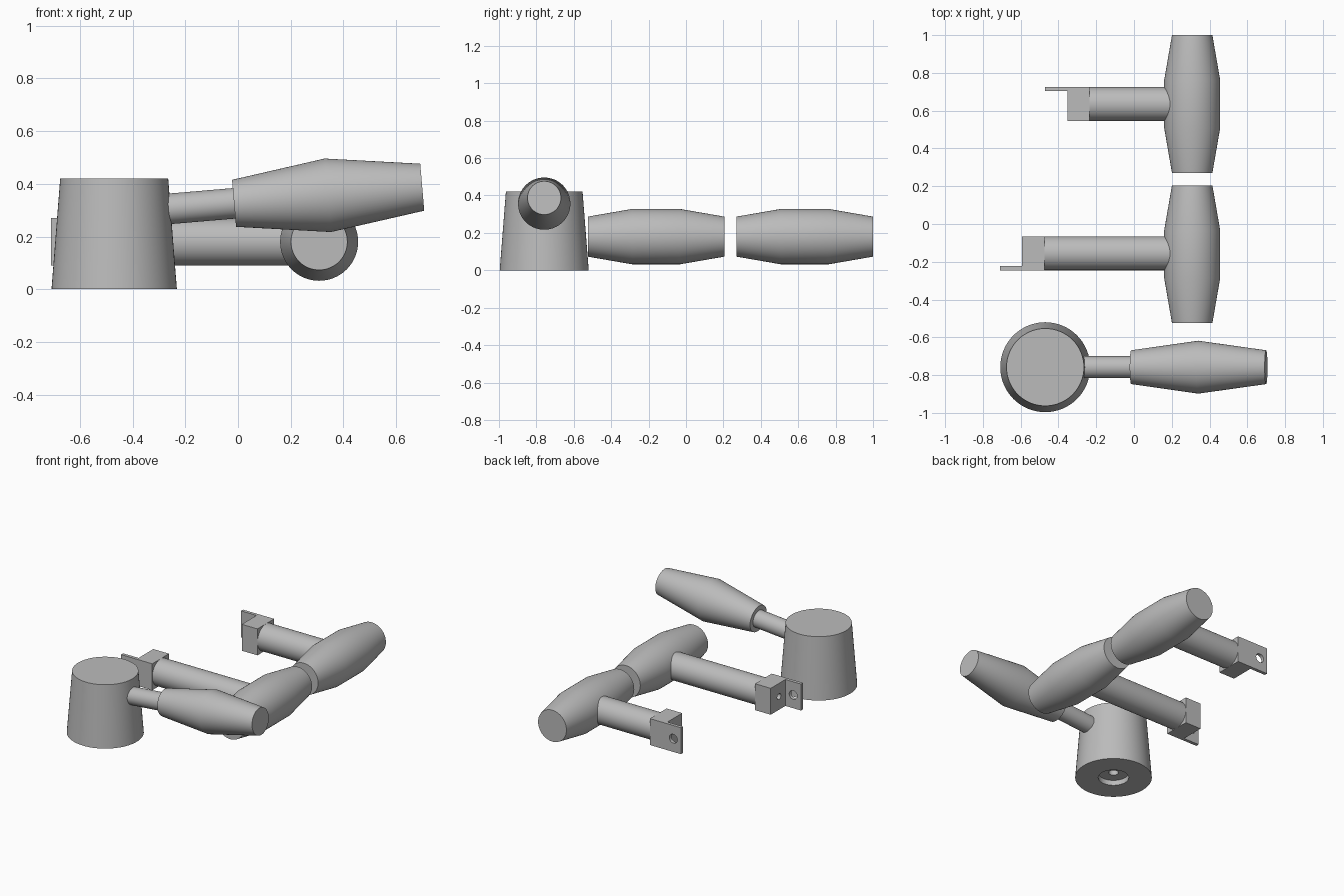
import bpy, bmesh, math
from mathutils import Matrix, Vector

cube = bpy.data.objects.get("Cube")
if cube:
    bpy.data.objects.remove(cube, do_unlink=True)

SIDES = 64
grey = bpy.data.materials.new("plain grey")
grey.use_nodes = True
COLOUR = (0.5, 0.5, 0.5, 1)
grey.diffuse_color = COLOUR
grey.node_tree.nodes["Principled BSDF"].inputs["Base Color"].default_value = COLOUR


def finish(name, bm):
    bmesh.ops.recalc_face_normals(bm, faces=bm.faces[:])
    mesh = bpy.data.meshes.new(name)
    bm.to_mesh(mesh)
    bm.free()
    mesh.materials.append(grey)
    obj = bpy.data.objects.new(name, mesh)
    bpy.context.collection.objects.link(obj)
    return obj


def smooth(obj):
    bpy.ops.object.select_all(action='DESELECT')
    obj.select_set(True)
    bpy.context.view_layer.objects.active = obj
    bpy.ops.object.shade_smooth_by_angle(angle=math.radians(30))


def lathe(name, profile, start, axis):
    """Solid of revolution; profile is (radius, distance along axis)."""
    bm = bmesh.new()
    rings = []
    for r, h in profile:
        rings.append([bm.verts.new((r * math.cos(a), r * math.sin(a), h))
                      for a in (math.tau * i / SIDES for i in range(SIDES))])
    for lo, hi in zip(rings, rings[1:]):
        for i in range(SIDES):
            j = (i + 1) % SIDES
            bm.faces.new((lo[i], lo[j], hi[j], hi[i]))
    bm.faces.new(rings[0])
    bm.faces.new(rings[-1])
    turn = Vector(axis).to_track_quat('Z', 'Y').to_matrix().to_4x4()
    bm.transform(Matrix.Translation(start) @ turn)
    obj = finish(name, bm)
    smooth(obj)
    return obj


def drill(obj, start, axis, radius, depth):
    cutter = lathe("drill_cutter", [(radius, 0), (radius, depth)], start, axis)
    cutter.hide_render = True
    mod = obj.modifiers.new("hole", 'BOOLEAN')
    mod.operation = 'DIFFERENCE'
    mod.solver = 'EXACT'
    mod.object = cutter
    bpy.context.view_layer.objects.active = obj
    bpy.ops.object.modifier_apply(modifier=mod.name)
    bpy.data.objects.remove(cutter, do_unlink=True)


# Tapered hub with a stepped socket underneath
lathe("hub", [(0.03, 0.2), (0.03, 0.035), (0.095, 0.035), (0.095, 0),
              (0.238, 0), (0.205, 0.42)], (-0.47, -0.758, 0), (0, 0, 1))

# Crank rod and its grip, tilted slightly upward
tilt = math.radians(4.9)
along = Vector((math.cos(tilt), 0, math.sin(tilt)))
grip_start = Vector((-0.015, -0.758, 0.326))
lathe("crank_rod", [(0.058, 0), (0.058, 0.4)], grip_start - along * 0.36, along)
lathe("crank_grip", [(0.0895, 0), (0.14, 0.357), (0.0895, 0.717)], grip_start, along)

# Two cross handles: grip, tube and end bracket with a lug
HALF, MID_Z = 0.09, 0.18


def cross_handle(prefix, grip_y, tube_y, tube_x, lug_side):
    lathe(prefix + "_grip", [(0.107, 0), (0.148, 0.237), (0.148, 0.493), (0.107, 0.73)],
          (0.308, grip_y, MID_Z), (0, 1, 0))
    lathe(prefix + "_tube", [(HALF, 0), (HALF, 0.308 - tube_x)],
          (tube_x, tube_y, MID_Z), (1, 0, 0))
    # L-shaped bracket outline extruded upward
    outline = [(0, -HALF), (0, HALF), (-0.235, HALF), (-0.235, HALF - 0.022),
               (-0.118, HALF - 0.022), (-0.118, -HALF)]
    bm = bmesh.new()
    face = bm.faces.new([bm.verts.new((tube_x + x, tube_y + lug_side * y, MID_Z - HALF))
                         for x, y in outline])
    new = bmesh.ops.extrude_face_region(bm, geom=[face])["geom"]
    bmesh.ops.translate(bm, vec=(0, 0, 2 * HALF),
                        verts=[v for v in new if isinstance(v, bmesh.types.BMVert)])
    bracket = finish(prefix + "_bracket", bm)
    drill(bracket, (tube_x - 0.177, tube_y + lug_side * HALF - 0.05, MID_Z), (0, 1, 0), 0.03, 0.1)
    drill(bracket, (tube_x - 0.15, tube_y, MID_Z), (1, 0, 0), 0.02, 0.1)
    smooth(bracket)


cross_handle("rear", 0.27, 0.635, -0.235, 1)
cross_handle("middle", -0.525, -0.155, -0.475, -1)
